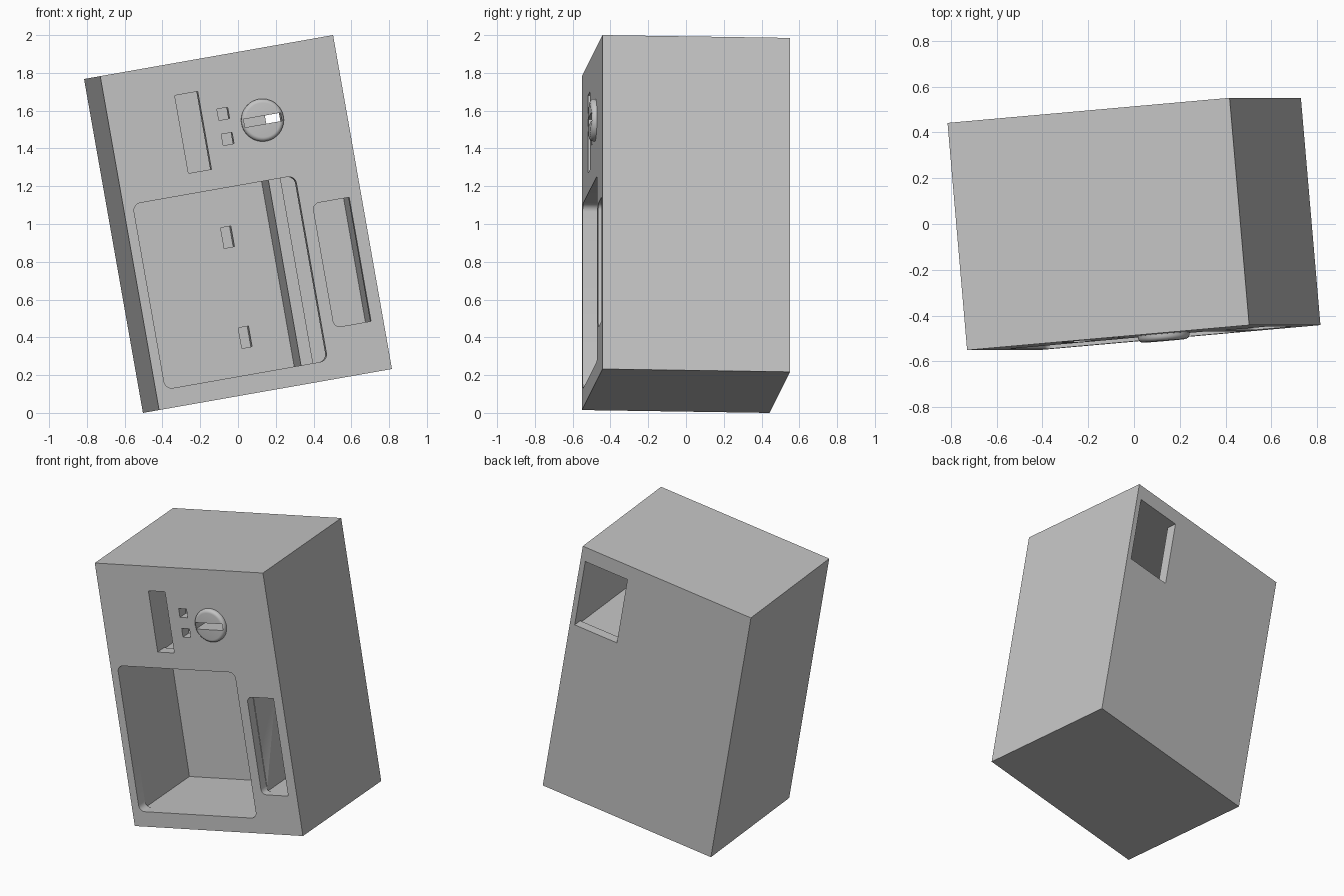
import bpy, bmesh
from math import radians
from mathutils import Matrix, Vector

if "Cube" in bpy.data.objects:
    bpy.data.objects.remove(bpy.data.objects["Cube"], do_unlink=True)

W, D, H = 1.2565, 0.997, 1.795
LIP = 0.08                      # thickness of the front panel
POSE = Matrix.Translation((0, 0, 1)) @ Matrix.Rotation(radians(-10), 4, 'Y') @ Matrix.Rotation(radians(5), 4, 'Z')

grey = bpy.data.materials.new("plain grey")
grey.use_nodes = True
grey.diffuse_color = (0.55, 0.55, 0.55, 1)
grey.node_tree.nodes["Principled BSDF"].inputs["Base Color"].default_value = grey.diffuse_color


def add_object(name, bm):
    mesh = bpy.data.meshes.new(name)
    bm.to_mesh(mesh)
    bm.free()
    mesh.materials.append(grey)
    obj = bpy.data.objects.new(name, mesh)
    bpy.context.collection.objects.link(obj)
    return obj


def block(name, u, w, depth, radius=0, left_only=False):
    """Box spanning u across, w up and depth behind the front face; corners may be rounded."""
    lo = Vector((u[0], depth[0] - D / 2, w[0]))
    hi = Vector((u[1], depth[1] - D / 2, w[1]))
    size, mid = hi - lo, (hi + lo) / 2
    bm = bmesh.new()
    bmesh.ops.create_cube(bm, size=1, matrix=Matrix.Translation(mid) @ Matrix.Diagonal((*size, 1)))
    if radius:
        edges = [e for e in bm.edges
                 if abs(e.verts[0].co.y - e.verts[1].co.y) > size.y / 2
                 and (not left_only or e.verts[0].co.x < mid.x)]
        bmesh.ops.bevel(bm, geom=edges, offset=radius, segments=5, profile=0.5, affect='EDGES')
    return add_object(name, bm)


def cut(target, *args, **kw):
    """Cut a block out of the target."""
    cutter = block("cutter", *args, **kw)
    cutter.hide_render = True
    mod = target.modifiers.new("cut", 'BOOLEAN')
    mod.operation, mod.solver, mod.object = 'DIFFERENCE', 'EXACT', cutter
    with bpy.context.temp_override(object=target, active_object=target, selected_objects=[target]):
        bpy.ops.object.modifier_apply(modifier=mod.name)
    bpy.data.objects.remove(cutter, do_unlink=True)


# Cabinet shell
cabinet = block("cabinet", (-W / 2, W / 2), (-H / 2, H / 2), (0, D))

# Main compartment: rounded opening, square cavity, side channel behind a rib
cut(cabinet, (-0.576, 0.30), (-0.795, 0.20), (-0.1, LIP + 0.01), radius=0.04)
cut(cabinet, (-0.579, 0.352), (-0.798, 0.203), (LIP, 0.22))
cut(cabinet, (-0.579, 0.175), (-0.798, 0.203), (0.2, 0.64))
cut(cabinet, (0.24, 0.352), (-0.798, 0.203), (0.2, 0.60))

# Two small slots in the back wall of the compartment
for w in (-0.059, -0.597):
    cut(cabinet, (-0.082, -0.027), (w - 0.055, w + 0.055), (0.6, 0.72))

# Side pocket with a rounded lip on its left
cut(cabinet, (0.365, 0.563), (-0.629, 0.037), (-0.1, 0.07), radius=0.035, left_only=True)
cut(cabinet, (0.368, 0.566), (-0.632, 0.040), (0.06, 0.38))

# Upper chamber and its window in the back
cut(cabinet, (-0.259, 0.596), (0.30, 0.80), (LIP, D - 0.07))
cut(cabinet, (0.278, 0.593), (0.322, 0.797), (D - 0.1, D + 0.1))

# Tall slot and two square holes in the front, opening into the chamber
cut(cabinet, (-0.256, -0.132), (0.31, 0.728), (-0.1, 0.1))
for w in (0.588, 0.453):
    cut(cabinet, (-0.048, 0.010), (w - 0.03, w + 0.03), (-0.1, 0.1))

# Round slotted dial with a softened rim
bm = bmesh.new()
bmesh.ops.create_cone(bm, cap_ends=True, segments=48, radius1=0.113, radius2=0.113, depth=0.06,
                      matrix=Matrix.Translation((0.18, -D / 2, 0.519)) @ Matrix.Rotation(radians(90), 4, 'X'))
rim = [e for e in bm.edges if all(v.co.y < -D / 2 for v in e.verts)]
bmesh.ops.bevel(bm, geom=rim, offset=0.022, segments=5, profile=0.5, affect='EDGES')
dial = add_object("dial", bm)
for part in (cabinet, dial):
    cut(part, (0.08, 0.28), (0.497, 0.541), (-0.2, 0.1))

# Smooth the dial and tilt everything into place
for part in (cabinet, dial):
    part.matrix_world = POSE
    bpy.ops.object.select_all(action='DESELECT')
    part.select_set(True)
    bpy.context.view_layer.objects.active = part
    bpy.ops.object.shade_smooth_by_angle(angle=radians(30))
